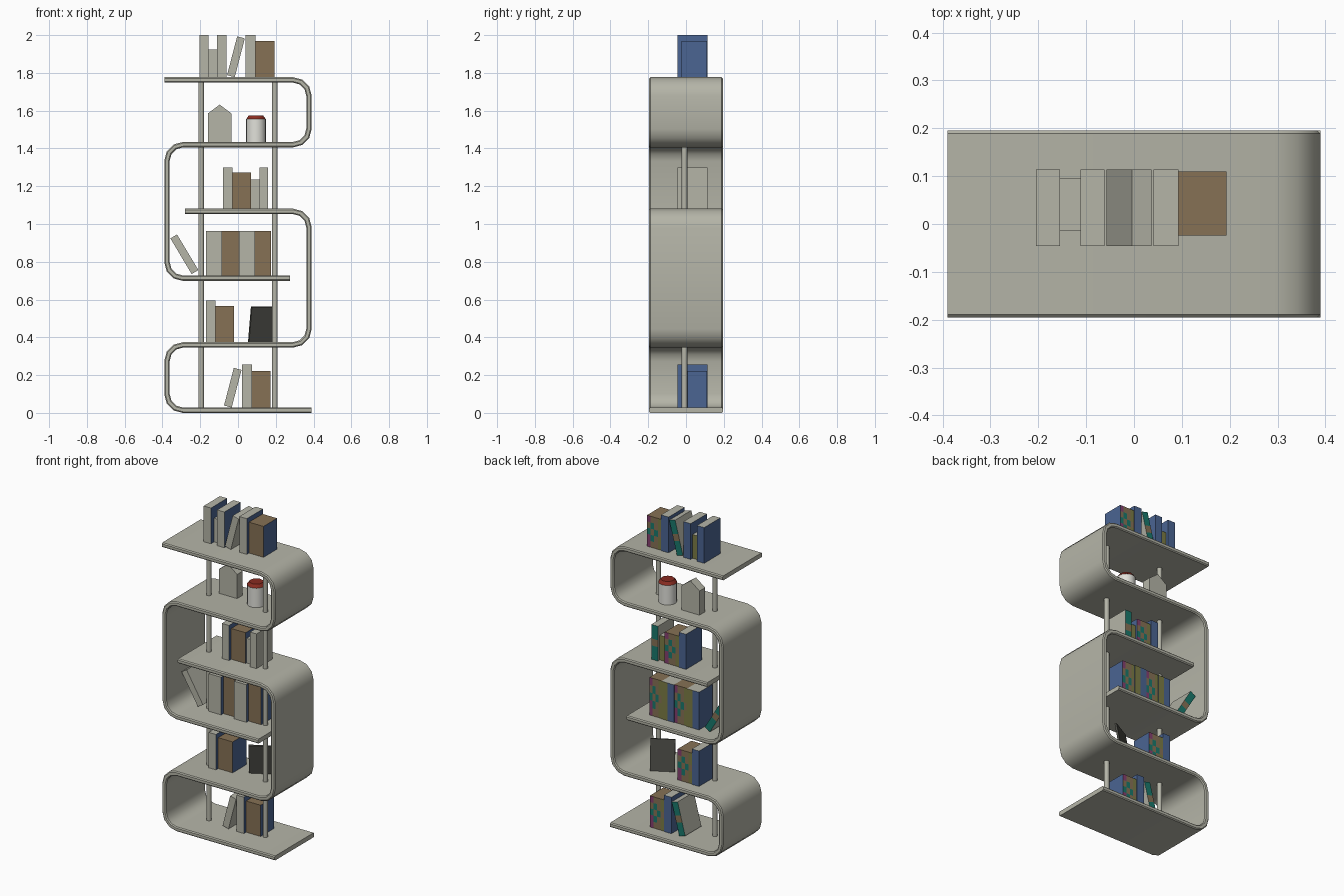
import bpy, bmesh, math
from mathutils import Vector, Matrix

if "Cube" in bpy.data.objects:
    bpy.data.objects.remove(bpy.data.objects["Cube"])

NAMES = ["stone_grey", "brown", "blue", "teal", "olive", "magenta", "charcoal", "red", "white"]
RGB = [(.46, .46, .39), (.24, .165, .09), (.07, .13, .29), (.01, .19, .15), (.20, .20, .06),
       (.24, .05, .16), (.07, .07, .06), (.25, .025, .015), (.75, .75, .70)]
MATS = []
for n, c in zip(NAMES, RGB):
    m = bpy.data.materials.new(n)
    m.diffuse_color = (*c, 1)
    m.use_nodes = True
    m.node_tree.nodes["Principled BSDF"].inputs["Base Color"].default_value = m.diffuse_color
    MATS.append(m)
GREY, BROWN, BLUE, TEAL, OLIVE, MAGENTA, DARK, RED, WHITE = range(9)


def finish(name, bm, mat=None, smooth=False):
    bmesh.ops.recalc_face_normals(bm, faces=bm.faces)
    me = bpy.data.meshes.new(name)
    bm.to_mesh(me)
    bm.free()
    ob = bpy.data.objects.new(name, me)
    bpy.context.collection.objects.link(ob)
    for m in (MATS if mat is None else [MATS[mat]]):
        me.materials.append(m)
    if smooth:
        bpy.ops.object.select_all(action='DESELECT')
        ob.select_set(True)
        bpy.context.view_layer.objects.active = ob
        bpy.ops.object.shade_smooth_by_angle(angle=math.radians(40))
    return ob


# Bent-board shelves: a chamfered section swept along a path with rounded corners
def rounded(corners, r=0.085, seg=3):
    pts = [Vector(c) for c in corners]
    out = [pts[0]]
    for a, b, c in zip(pts, pts[1:], pts[2:]):
        u, v = (a - b).normalized(), (c - b).normalized()
        centre = b + (u + v) * r
        for i in range(seg + 1):
            t = math.pi / 2 * i / seg
            out.append(centre - v * r * math.cos(t) - u * r * math.sin(t))
    return out + [pts[-1]]


def ribbon(name, corners, half=0.014, depth=0.195, ch=0.006):
    path = rounded(corners)
    sec = [(s * (half - a), d * (depth - b)) for s, d, a, b in
           [(1, 1, 0, ch), (1, -1, 0, ch), (1, -1, ch, 0), (-1, -1, ch, 0),
            (-1, -1, 0, ch), (-1, 1, 0, ch), (-1, 1, ch, 0), (1, 1, ch, 0)]]
    bm = bmesh.new()
    rings = []
    for i, p in enumerate(path):
        d0 = (p - path[max(i - 1, 0)]).normalized()
        d1 = (path[min(i + 1, len(path) - 1)] - p).normalized()
        t = (d0 + d1).normalized()
        k = 1 / max(t.dot(d1 if d1.length else d0), 0.5)
        n = Vector((-t.y, t.x)) * k
        rings.append([bm.verts.new((p.x + n.x * o, y, p.y + n.y * o)) for o, y in sec])
    for a, b in zip(rings, rings[1:]):
        for j in range(8):
            bm.faces.new((a[j], a[(j + 1) % 8], b[(j + 1) % 8], b[j]))
    bm.faces.new(rings[0])
    bm.faces.new(rings[-1])
    finish(name, bm, GREY, True)


L = [0.014, 0.36, 1.067, 0.713, 1.42, 1.763]
W = 0.376
ribbon("lower_shelf_ribbon", [(0.39, L[0]), (-W, L[0]), (-W, L[1]), (W, L[1]), (W, L[2]), (-0.28, L[2])])
ribbon("upper_shelf_ribbon", [(-0.39, L[5]), (W, L[5]), (W, L[4]), (-W, L[4]), (-W, L[3]), (0.275, L[3])])


def cylinder(name, x, y, z0, z1, r0, r1, mat, seg=16):
    bm = bmesh.new()
    bmesh.ops.create_cone(bm, cap_ends=True, segments=seg, radius1=r0, radius2=r1, depth=z1 - z0,
                          matrix=Matrix.Translation((x, y, (z0 + z1) / 2)))
    finish(name, bm, mat, True)


# Two upright poles
for side, x in (("left", -0.195), ("right", 0.195)):
    cylinder(side + "_pole", x, -0.008, 0.02, 1.76, 0.015, 0.015, GREY)


# Books: page faces at the front and top, cover colour on the sides, spine at the back
def book(name, x0, x1, z0, z1, y0=-0.046, y1=0.114, page=GREY, side=BLUE, spine=((BLUE,),), tilt=0):
    w, h = x1 - x0, z1 - z0
    bm = bmesh.new()
    bmesh.ops.create_cube(bm, size=1)
    for v in bm.verts:
        v.co = ((v.co.x + .5) * w, y0 + (v.co.y + .5) * (y1 - y0), (v.co.z + .5) * h)
    nc, nr = len(spine), len(spine[0])
    cuts = [(w * i / nc, (1, 0, 0)) for i in range(1, nc)] + [(h * i / nr, (0, 0, 1)) for i in range(1, nr)]
    for d, n in cuts:
        bmesh.ops.bisect_plane(bm, geom=bm.verts[:] + bm.edges[:] + bm.faces[:],
                               plane_co=Vector(n) * d, plane_no=n)
    bm.normal_update()
    for f in bm.faces:
        c = f.calc_center_median()
        if abs(f.normal.x) > .5:
            f.material_index = side
        elif f.normal.y > .5:
            f.material_index = spine[int(c.x / w * nc)][int(c.z / h * nr)]
        else:
            f.material_index = page
    bm.transform(Matrix.Translation((x0, 0, z0)) @ Matrix.Rotation(tilt, 4, 'Y'))
    finish(name, bm)


BANDS = ((TEAL, TEAL, BROWN, TEAL, TEAL),)
# a brown block is a set of volumes: columns run from -x to +x, rows from bottom to top
BLOCK = ((OLIVE, OLIVE, BROWN, OLIVE, OLIVE), (BROWN, BROWN, TEAL, BROWN, BROWN),
         (BROWN, TEAL, BROWN, TEAL, BROWN), (MAGENTA, MAGENTA, TEAL, BROWN, MAGENTA))


def block(name, x0, x1, z0, z1):
    book(name, x0, x1, z0, z1, -0.024, 0.11, BROWN, BLUE, BLOCK)


T = [z + 0.014 for z in L]
# top shelf
book("top_book_a", -0.205, -0.155, T[5], 2.0)
book("top_book_b", -0.155, -0.112, T[5], 1.925, -0.015, 0.095, spine=((OLIVE,),))
book("top_book_c", -0.112, -0.062, T[5], 2.0)
book("top_leaning_book", -0.058, -0.016, T[5] + 0.011, 2.0, side=GREY, spine=BANDS, tilt=0.255)
book("top_book_d", 0.041, 0.093, T[5], 2.0)
block("top_brown_block", 0.093, 0.193, T[5], 1.97)
# short upper shelf
book("middle_book_a", -0.08, -0.03, T[2], 1.30)
block("middle_brown_block", -0.03, 0.07, T[2], 1.273)
book("middle_book_b", 0.07, 0.115, T[2], 1.235, -0.015, 0.095, spine=((OLIVE,),))
book("middle_book_c", 0.115, 0.16, T[2], 1.298, side=GREY, spine=BANDS)
# short lower shelf
z = T[3]
book("row_book_a", -0.17, -0.125, z, 0.962)
book("row_book_b", -0.125, -0.085, z, 0.962, spine=((OLIVE,),))
block("row_brown_block_a", -0.085, 0.004, z, 0.962)
book("row_book_c", 0.004, 0.049, z, 0.962)
book("row_book_d", 0.049, 0.09, z, 0.962, spine=((OLIVE,),))
block("row_brown_block_b", 0.09, 0.176, z, 0.962)
book("row_leaning_book", -0.245, -0.204, z + 0.008, z + 0.228, side=GREY, spine=BANDS, tilt=-0.54)
# second shelf
book("second_book", -0.17, -0.12, T[1], 0.595)
block("second_brown_block", -0.12, -0.02, T[1], 0.567)
# bottom shelf
book("bottom_leaning_book", -0.074, -0.032, T[0] + 0.011, 0.245, side=GREY, spine=BANDS, tilt=0.255)
book("bottom_book", 0.021, 0.073, T[0], 0.255)
block("bottom_brown_block", 0.073, 0.173, T[0], 0.223)

# Leaning picture frame
bm = bmesh.new()
bmesh.ops.create_cube(bm, size=1)
bm.transform(Matrix.Translation((0.118, 0.065, T[1])) @ Matrix.Rotation(0.5, 4, 'Z')
             @ Matrix.Rotation(0.17, 4, 'X') @ Matrix.Translation((0, 0, 0.095))
             @ Matrix.Diagonal((0.142, 0.012, 0.19, 1)))
finish("picture_frame", bm, DARK)

# House-shaped ornament
bm = bmesh.new()
prof = [(-0.16, T[4]), (-0.034, T[4]), (-0.034, 1.585), (-0.097, 1.632), (-0.16, 1.585)]
face = bm.faces.new([bm.verts.new((x, 0.04, zz)) for x, zz in prof])
ext = bmesh.ops.extrude_face_region(bm, geom=[face])
bmesh.ops.translate(bm, vec=(0, 0.055, 0), verts=[g for g in ext["geom"] if isinstance(g, bmesh.types.BMVert)])
finish("house_ornament", bm, GREY)

# Jar with red lid
cylinder("jar", 0.095, 0.045, T[4], 1.556, 0.052, 0.052, WHITE, 20)
cylinder("jar_lid", 0.095, 0.045, 1.556, 1.575, 0.054, 0.04, RED, 10)
